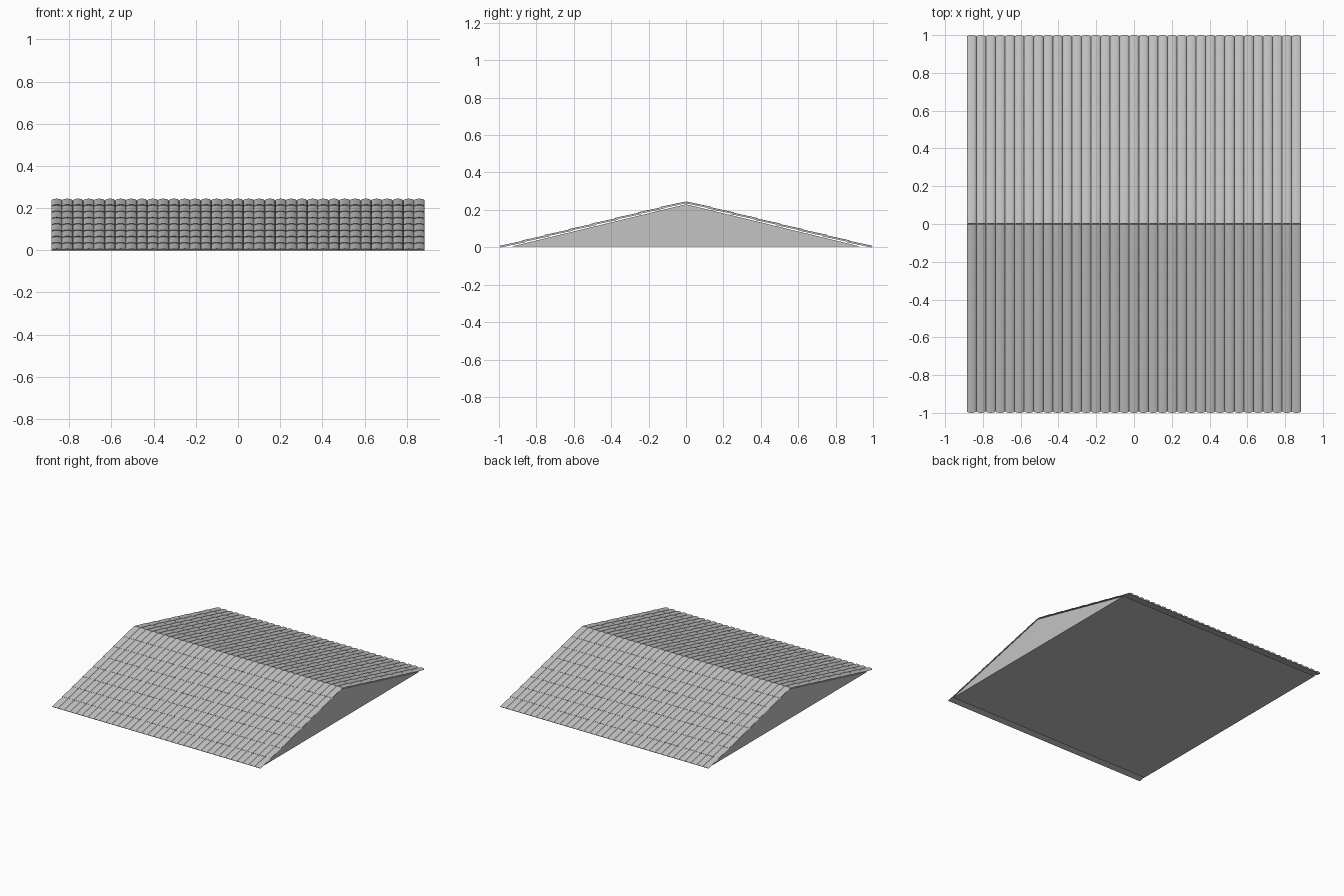
import bpy, bmesh, math
from mathutils import Vector

cube = bpy.data.objects.get("Cube")
if cube:
    bpy.data.objects.remove(cube, do_unlink=True)

ROWS, COLS, ARC = 8, 35, 8
HALF_W = 0.885
PITCH = 2 * HALF_W / COLS
EAVE = Vector((0, 0.987, -0.004))
RIDGE = Vector((0, 0, 0.235))
RISE, LIFT, BEVEL, LAP = 0.010, 0.004, 0.7, 0.01

slope = RIDGE - EAVE
length = slope.length
up = slope.normalized()
out = Vector((0, up.z, -up.y))

gray = bpy.data.materials.new("Roof gray")
gray.use_nodes = True
color = (0.55, 0.55, 0.55, 1)
gray.diffuse_color = color
gray.node_tree.nodes["Principled BSDF"].inputs["Base Color"].default_value = color


def finish(bm, name):
    bmesh.ops.recalc_face_normals(bm, faces=bm.faces)
    mesh = bpy.data.meshes.new(name)
    bm.to_mesh(mesh)
    bm.free()
    mesh.materials.append(gray)
    obj = bpy.data.objects.new(name, mesh)
    bpy.context.collection.objects.link(obj)
    return obj


def add_tile(bm, x, s0, s1, side):
    """One barrel tile: a half-round bar whose lower end is raised and cut obliquely."""
    rings = []
    for s, lift, bevel in ((s0, LIFT, BEVEL), (s1, 0, 0)):
        ring = []
        for i in range(ARC + 1):
            t = math.pi * i / ARC
            n = lift + RISE * math.sin(t)
            p = EAVE + up * (s - bevel * n) + out * n
            ring.append(bm.verts.new((x - PITCH / 2 * math.cos(t), side * p.y, p.z)))
        rings.append(ring)
    low, high = rings
    for i in range(ARC + 1):
        j = (i + 1) % (ARC + 1)
        bm.faces.new((low[i], low[j], high[j], high[i]))
    bm.faces.new(low)
    bm.faces.new(high)


# Tiled slopes
for side, name in ((-1, "front_roof_tiles"), (1, "back_roof_tiles")):
    bm = bmesh.new()
    step = length / ROWS
    for row in range(ROWS):
        top = min((row + 1) * step + LAP, length)
        for col in range(COLS):
            add_tile(bm, -HALF_W + (col + 0.5) * PITCH, row * step, top, side)
    tiles = finish(bm, name)
    bpy.ops.object.select_all(action='DESELECT')
    tiles.select_set(True)
    bpy.context.view_layer.objects.active = tiles
    bpy.ops.object.shade_smooth_by_angle(angle=math.radians(40))

# Solid gable body beneath the tiles
base_z = 0.003
apex_z = RIDGE.z - 0.005
half_depth = (apex_z - base_z) * EAVE.y / slope.z
bm = bmesh.new()
profile = [(-half_depth, base_z), (half_depth, base_z), (0, apex_z)]
face = bm.faces.new([bm.verts.new((-HALF_W + 0.004, y, z)) for y, z in profile])
result = bmesh.ops.extrude_face_region(bm, geom=[face])
moved = [v for v in result["geom"] if isinstance(v, bmesh.types.BMVert)]
bmesh.ops.translate(bm, verts=moved, vec=(2 * HALF_W - 0.008, 0, 0))
finish(bm, "gable_body")
